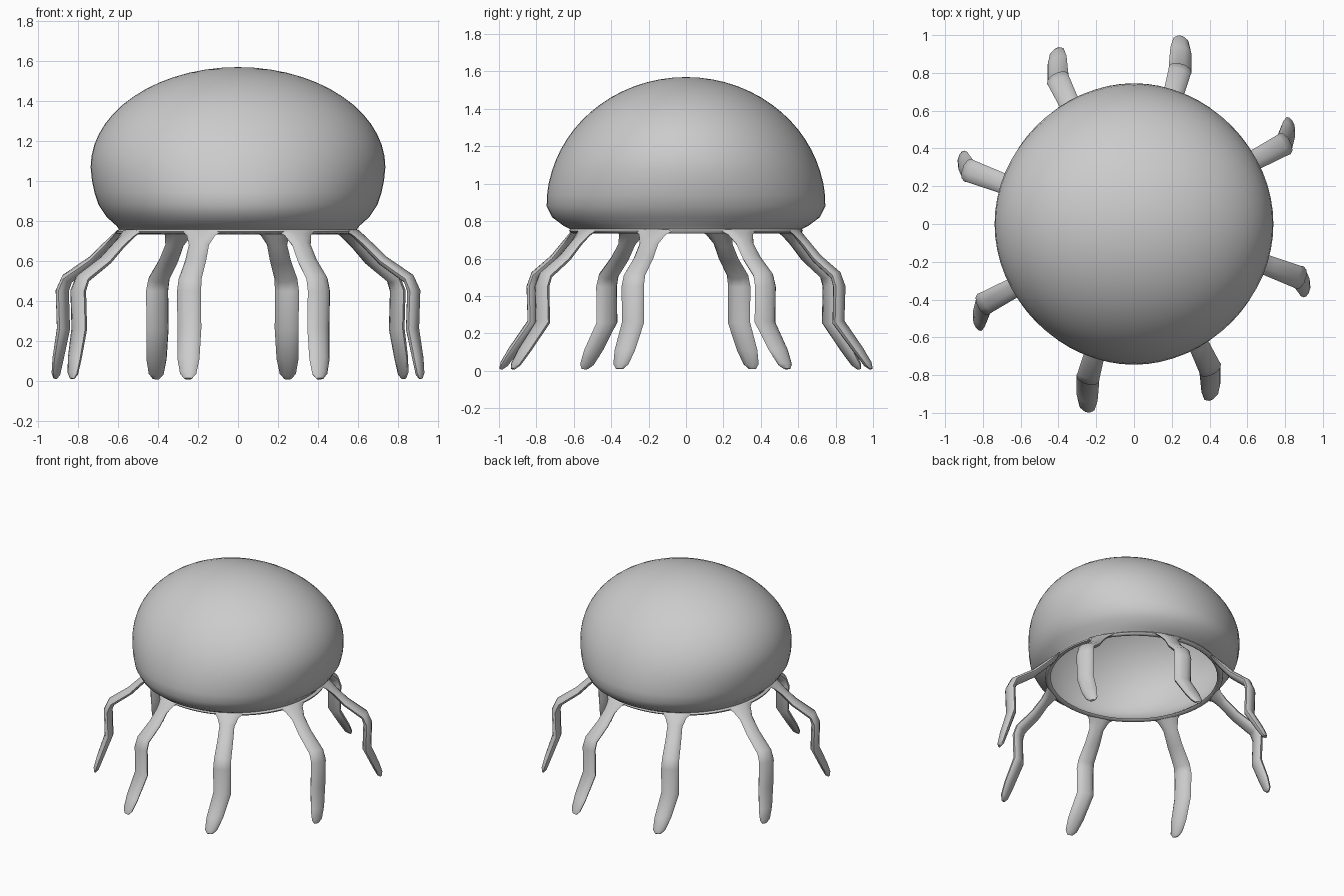
import bpy, bmesh
from math import sin, cos, pi, sqrt, radians
from mathutils import Vector

if "Cube" in bpy.data.objects:
    bpy.data.objects.remove(bpy.data.objects["Cube"], do_unlink=True)

grey = bpy.data.materials.new("pale_grey")
grey.use_nodes = True
grey.diffuse_color = (0.6, 0.6, 0.6, 1)
grey.node_tree.nodes["Principled BSDF"].inputs["Base Color"].default_value = grey.diffuse_color


def loft(name, rings, capped, angle):
    """Skin a list of equal-length rings of points into a smooth object."""
    bm = bmesh.new()
    loops = [[bm.verts.new(p) for p in ring] for ring in rings]
    n = len(loops[0])
    for a, b in zip(loops, loops[1:]):
        for i in range(n):
            j = (i + 1) % n
            bm.faces.new((a[i], a[j], b[j], b[i]))
    if capped:
        bm.faces.new(loops[0])
        bm.faces.new(loops[-1])
    bmesh.ops.remove_doubles(bm, verts=bm.verts, dist=0.0005)
    bmesh.ops.recalc_face_normals(bm, faces=bm.faces)
    mesh = bpy.data.meshes.new(name)
    bm.to_mesh(mesh)
    bm.free()
    mesh.materials.append(grey)
    obj = bpy.data.objects.new(name, mesh)
    bpy.context.collection.objects.link(obj)
    bpy.ops.object.select_all(action='DESELECT')
    obj.select_set(True)
    bpy.context.view_layer.objects.active = obj
    bpy.ops.object.shade_smooth_by_angle(angle=radians(angle))


# Bell: an open shell, widest high up across x, low down across y
def dome_row(a):
    """One row of the dome: height, x radius, y radius."""
    z = 1.07 + 0.5 * sin(a)
    return z, 0.738 * cos(a), 0.745 * sqrt(max(0, 1 - ((z - 0.88) / 0.69) ** 2))


steps = 14
rows = [dome_row(pi / 2 * (1 - i / steps)) for i in range(steps + 1)]
rows += [(1.0, 0.731, 0.735), (0.94, 0.718, 0.743), (0.88, 0.698, 0.745),
         (0.82, 0.658, 0.715), (0.775, 0.608, 0.655), (0.757, 0.595, 0.62),
         (0.747, 0.612, 0.625), (0.737, 0.61, 0.615), (0.733, 0.59, 0.595),
         (0.745, 0.575, 0.58)]                                # rolled lip
SEG = 64
loft("bell", [[(rx * cos(t), ry * sin(t), z)
               for t in (2 * pi * i / SEG for i in range(SEG))]
              for z, rx, ry in rows], False, 60)

# Tentacles: (root to knee fraction, knee to foot fraction, height, width, thickness)
stations = [(0, 0, 0.748, 0.21, 0.025), (0.08, 0, 0.728, 0.15, 0.035),
            (0.24, 0, 0.68, 0.105, 0.045), (0.5, 0, 0.60, 0.11, 0.05),
            (0.92, 0, 0.51, 0.12, 0.055), (1, 0, 0.45, 0.125, 0.06),
            (0.98, 0, 0.26, 0.125, 0.06), (1, 0.6, 0.11, 0.115, 0.05),
            (1, 0.9, 0.035, 0.085, 0.04), (1, 1, 0.01, 0.04, 0.016)]


def tentacle(name, root, knee, foot):
    root, knee, foot = (Vector((*p, 0)) for p in (root, knee, foot))
    path = [root.lerp(knee, s) + (foot - knee) * f + Vector((0, 0, z))
            for s, f, z, w, h in stations]
    side = Vector((-knee.y, knee.x, 0)).normalized()
    rings = []
    for i, p in enumerate(path):
        along = path[min(i + 1, len(path) - 1)] - path[max(i - 1, 0)]
        depth = along.cross(side).normalized()
        w, h = stations[i][3:]
        ring = [p + side * (w / 2 * cos(t)) + depth * (h / 2 * sin(t))
                for t in (pi / 5 * k for k in range(10))]
        for q in ring:
            q.z = max(q.z, 0)
        rings.append(ring)
    loft(name, rings, True, 50)


# Four tentacles, each repeated by a half turn
legs = {"back_left_tentacle": ((0.18, 0.58), (0.245, 0.82), (0.25, 0.99)),
        "back_right_tentacle": ((-0.29, 0.53), (-0.405, 0.77), (-0.41, 0.925)),
        "side_left_tentacle": ((0.53, 0.28), (0.80, 0.425), (0.83, 0.54)),
        "side_right_tentacle": ((-0.575, 0.17), (-0.88, 0.285), (-0.915, 0.355))}
for name, points in legs.items():
    tentacle(name, *points)
    tentacle("opposite_" + name, *[(-x, -y) for x, y in points])
